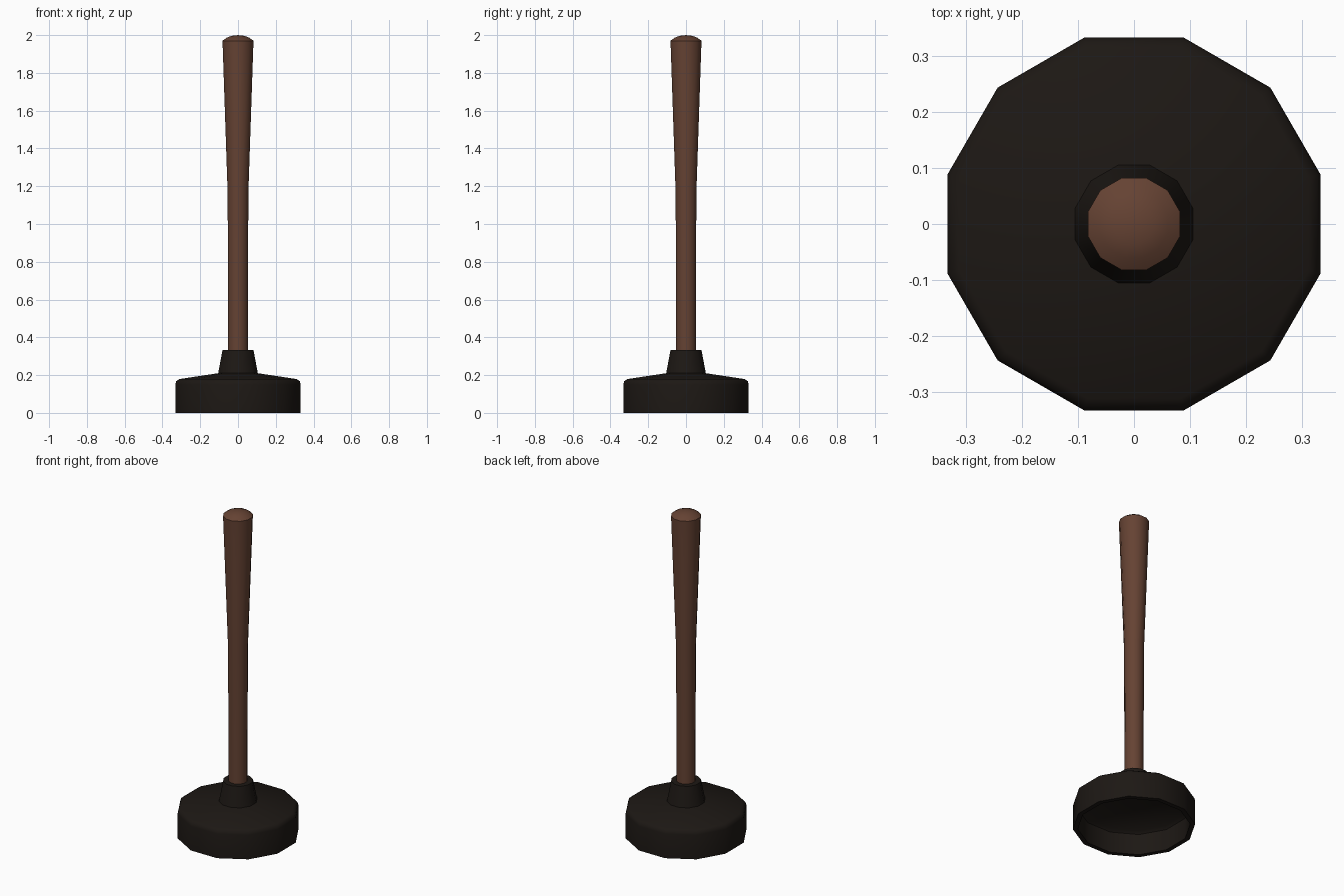
import bpy, bmesh
from math import radians, cos, sin, tau

if "Cube" in bpy.data.objects:
    bpy.data.objects.remove(bpy.data.objects["Cube"])

SIDES = 12
FLAT = cos(tau / SIDES / 2)   # profile radii below are measured to the flats


def material(name, color):
    m = bpy.data.materials.new(name)
    m.diffuse_color = (*color, 1)
    m.use_nodes = True
    m.node_tree.nodes["Principled BSDF"].inputs["Base Color"].default_value = m.diffuse_color
    return m


def lathe(name, profile, mat, angle):
    """Revolve (radius, z) points; a zero radius closes to a single pole."""
    bm = bmesh.new()
    rings = []
    for r, z in profile:
        if r == 0:
            rings.append([bm.verts.new((0, 0, z))] * SIDES)
        else:
            rings.append([bm.verts.new((r / FLAT * cos(tau * (i + .5) / SIDES),
                                        r / FLAT * sin(tau * (i + .5) / SIDES), z))
                          for i in range(SIDES)])
    for a, b in zip(rings, rings[1:]):
        for i in range(SIDES):
            j = (i + 1) % SIDES
            bm.faces.new(dict.fromkeys((a[i], a[j], b[j], b[i])))
    bmesh.ops.recalc_face_normals(bm, faces=bm.faces)
    me = bpy.data.meshes.new(name)
    bm.to_mesh(me)
    bm.free()
    me.materials.append(mat)
    ob = bpy.data.objects.new(name, me)
    bpy.context.collection.objects.link(ob)
    bpy.ops.object.select_all(action='DESELECT')
    ob.select_set(True)
    bpy.context.view_layer.objects.active = ob
    bpy.ops.object.shade_smooth_by_angle(angle=radians(angle))
    return ob


rubber = material("black_rubber", (0.012, 0.009, 0.007))
wood = material("brown_wood", (0.13, 0.055, 0.033))

# Hollow rubber cup with collar: inside ceiling, lip, outer wall, shoulder, neck
lathe("rubber_cup", [(0, .18), (.09, .18), (.29, .145), (.305, .13), (.305, 0),
                     (.332, 0), (.332, .15), (.327, .168), (.311, .179),
                     (.105, .21), (.082, .332), (.05, .332), (.05, .25), (0, .25)],
      rubber, 40)

# Tapered wooden handle with domed end
lathe("handle", [(0, .25), (.052, .25), (.052, .55), (.055, 1.17), (.082, 1.97),
                 (.06, 1.986), (.035, 1.996), (0, 2.0)],
      wood, 40)
